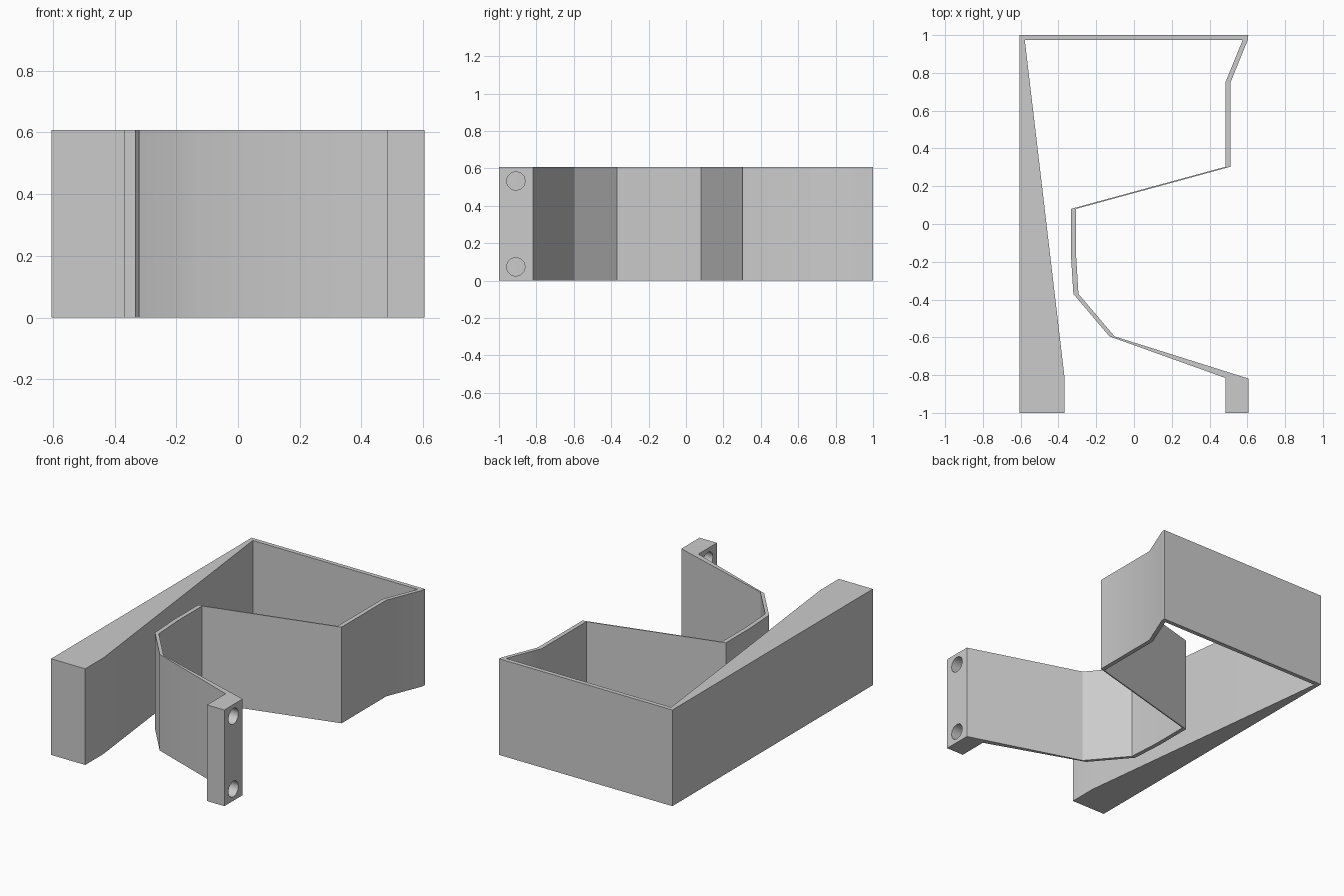
import bpy, bmesh, math

cube = bpy.data.objects.get("Cube")
if cube:
    bpy.data.objects.remove(cube, do_unlink=True)

HEIGHT = 0.607

grey = bpy.data.materials.new("light grey")
grey.use_nodes = True
colour = (0.6, 0.6, 0.6, 1)
grey.diffuse_color = colour
grey.node_tree.nodes["Principled BSDF"].inputs["Base Color"].default_value = colour

# Thin strip: its path, repeated with a sideways shift for the wall thickness
WALL = 0.027
strip = [(0.575, 0.973), (0.484, 0.75), (0.484, 0.303), (-0.334, 0.08),
         (-0.334, -0.16), (-0.321, -0.37), (-0.13, -0.595)]
far_side = [(x + WALL, y) for x, y in reversed(strip)]

# Tapered arm, back wall, folded strip and end block in one outline
arm = [(-0.605, 1), (-0.605, -1), (-0.367, -1), (-0.367, -0.818), (-0.578, 0.973)]
end_block = [(0.484, -0.815), (0.484, -1), (0.605, -1), (0.605, -0.818)]
outline = arm + strip + end_block + far_side + [(0.605, 1)]

bm = bmesh.new()
base = bm.faces.new([bm.verts.new((x, y, 0)) for x, y in outline])
top = bmesh.ops.extrude_face_region(bm, geom=[base])["geom"]
bmesh.ops.translate(bm, vec=(0, 0, HEIGHT),
                    verts=[g for g in top if isinstance(g, bmesh.types.BMVert)])
bmesh.ops.recalc_face_normals(bm, faces=bm.faces)
mesh = bpy.data.meshes.new("folded_bracket")
bm.to_mesh(mesh)
bm.free()
mesh.materials.append(grey)
bracket = bpy.data.objects.new("folded_bracket", mesh)
bpy.context.collection.objects.link(bracket)


def drill(z):
    """Cut a screw hole sideways through the end block."""
    bpy.ops.mesh.primitive_cylinder_add(vertices=12, radius=0.05, depth=0.4,
                                        location=(0.545, -0.91, z),
                                        rotation=(0, math.pi / 2, 0))
    cutter = bpy.context.object
    cutter.name = "hole_cutter"
    cutter.hide_render = True
    cutter.data.materials.append(grey)
    cut = bracket.modifiers.new("screw_hole", "BOOLEAN")
    cut.operation = "DIFFERENCE"
    cut.solver = "EXACT"
    cut.object = cutter
    bpy.context.view_layer.objects.active = bracket
    bpy.ops.object.modifier_apply(modifier=cut.name)
    bpy.data.objects.remove(cutter, do_unlink=True)


for height in (0.074, HEIGHT - 0.074):
    drill(height)

# Soften only the shallow bends
bpy.ops.object.select_all(action="DESELECT")
bracket.select_set(True)
bpy.context.view_layer.objects.active = bracket
bpy.ops.object.shade_smooth_by_angle(angle=math.radians(31))
